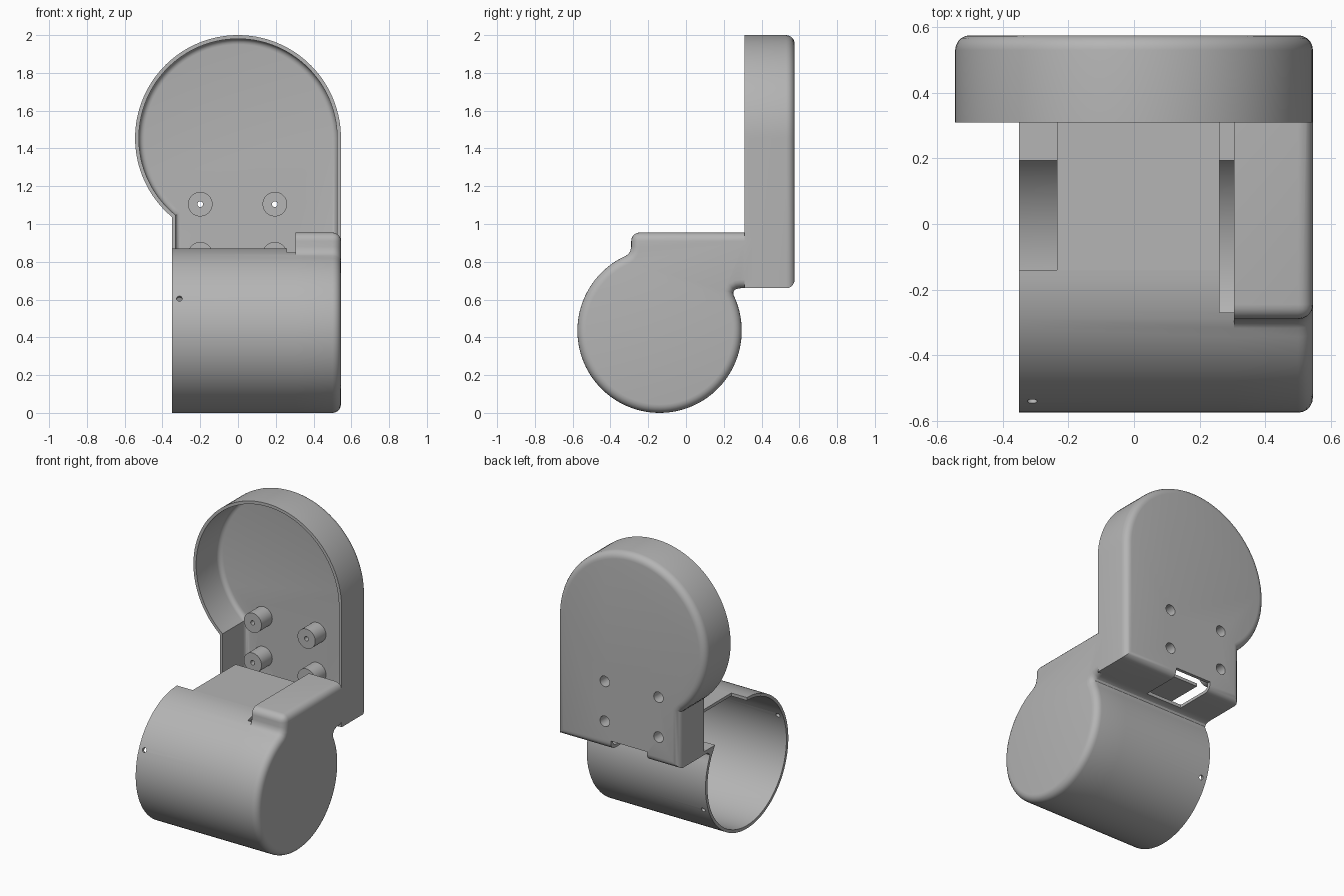
import bpy, bmesh
from math import radians, cos, sin
from mathutils import Vector, Matrix

cube = bpy.data.objects.get("Cube")
if cube:
    bpy.data.objects.remove(cube, do_unlink=True)

gray = bpy.data.materials.new("plain gray")
gray.use_nodes = True
color = (0.46, 0.46, 0.46, 1)
gray.diffuse_color = color
gray.node_tree.nodes["Principled BSDF"].inputs["Base Color"].default_value = color


def link(name, bm):
    bmesh.ops.recalc_face_normals(bm, faces=bm.faces)
    mesh = bpy.data.meshes.new(name)
    bm.to_mesh(mesh)
    bm.free()
    mesh.materials.append(gray)
    obj = bpy.data.objects.new(name, mesh)
    bpy.context.collection.objects.link(obj)
    return obj


def prism(name, pts, axis, a, b, bevel=0, corners=False):
    """Extrude a profile along x or y; optionally round the far end."""
    bm = bmesh.new()
    place = (lambda u, v, t: (t, u, v)) if axis == "x" else (lambda u, v, t: (u, t, v))
    near = [bm.verts.new(place(u, v, a)) for u, v in pts]
    far = [bm.verts.new(place(u, v, b)) for u, v in pts]
    bm.faces.new(near)
    cap = bm.faces.new(far)
    n = len(pts)
    sides = []
    for i in range(n):
        j = (i + 1) % n
        bm.faces.new((near[i], near[j], far[j], far[i]))
        sides.append(bm.edges.get((near[i], far[i])))
    bmesh.ops.recalc_face_normals(bm, faces=bm.faces)
    if bevel:
        edges = list(cap.edges)
        if corners:
            edges += [e for e in sides if e.calc_face_angle_signed() > 1]
        bmesh.ops.bevel(bm, geom=edges, offset=bevel, offset_type="OFFSET",
                        segments=5, profile=0.5, affect="EDGES")
    return link(name, bm)


def block(name, x0, x1, y0, y1, z0, z1):
    return prism(name, [(x0, z0), (x1, z0), (x1, z1), (x0, z1)], "y", y0, y1)


def rod(name, radius, start, end, sides=32):
    start, end = Vector(start), Vector(end)
    turn = (end - start).to_track_quat("Z", "Y").to_matrix().to_4x4()
    bm = bmesh.new()
    bmesh.ops.create_cone(bm, cap_ends=True, segments=sides, radius1=radius,
                          radius2=radius, depth=(end - start).length,
                          matrix=Matrix.Translation((start + end) / 2) @ turn)
    return link(name, bm)


def combine(target, tool, op):
    mod = target.modifiers.new(op, "BOOLEAN")
    mod.operation, mod.solver, mod.object = op, "EXACT", tool
    bpy.context.view_layer.objects.active = target
    bpy.ops.object.modifier_apply(modifier=mod.name)
    bpy.data.objects.remove(tool, do_unlink=True)


def arc(cu, cv, r, a0, a1, steps):
    angles = [radians(a0 + (a1 - a0) * i / steps) for i in range(steps + 1)]
    return [(cu + r * cos(t), cv + r * sin(t)) for t in angles]


CY, CZ, R, WALL, SIDE = -0.14, 0.435, 0.435, 0.02, 0.545
HEAD_Z = 1.455

# Barrel with its neck towards the tray
neck = [(0.25, 0.638), (0.257, 0.65), (0.27, 0.657), (0.29, 0.66), (0.4, 0.66)]
barrel_arc = arc(CY, CZ, R, 90, 386, 74)
body = prism("housing", barrel_arc + neck + [(0.4, 0.87)], "x", -0.35, 0.305)
combine(body, block("opening_cutter", -0.4, 0.35, CY, 0.5, 0.682, 1), "DIFFERENCE")
combine(body, block("slot_cutter", 0.26, 0.35, -0.27, 0, 0.6, 1), "DIFFERENCE")

# Closed end with the raised cable box
box_profile = ([(0.4, 0.955), (-0.29, 0.955), (-0.29, 0.88), (-0.295, 0.857), (-0.305, 0.842)]
               + barrel_arc[6:] + neck)
combine(body, prism("cable_box", box_profile, "x", 0.305, SIDE, 0.045, True), "UNION")


# Round-topped tray, open to the front
def tray_outline(inset):
    end = 230 if inset == 0 else 231
    return (arc(0, HEAD_Z, SIDE - inset, 0, end, 72)
            + [(-0.35 + inset, 0.66 + inset), (SIDE - inset, 0.66 + inset)])


combine(body, prism("tray", tray_outline(0), "y", 0.31, 0.575, 0.045), "UNION")
combine(body, prism("tray_cutter", tray_outline(WALL), "y", 0.309, 0.553, 0.03), "DIFFERENCE")

# Hollow the barrel and the cable box
combine(body, prism("barrel_cutter", arc(CY, CZ, R - WALL, 0, 355, 71), "x",
                    -0.4, SIDE - WALL, 0.03), "DIFFERENCE")
hollow = [(-0.27, 0.935), (0.38, 0.935), (0.38, 0.682), (0.1, 0.682), (0.1, 0.5), (-0.27, 0.5)]
combine(body, prism("box_cutter", hollow, "x", 0.325, SIDE - WALL, 0.03, True), "DIFFERENCE")

# Cable notch in the tray floor
combine(body, block("notch_cutter", -0.115, 0.15, 0.3, 0.6, 0.6, 0.72), "DIFFERENCE")

# Screw posts with through holes and recesses at the back
for x in (-0.2, 0.195):
    for z in (0.84, 1.105):
        combine(body, rod("post", 0.065, (x, 0.44, z), (x, 0.565, z)), "UNION")
        combine(body, rod("hole", 0.015, (x, 0.4, z), (x, 0.6, z), 16), "DIFFERENCE")
        combine(body, rod("recess", 0.035, (x, 0.48, z), (x, 0.6, z), 24), "DIFFERENCE")

# Set screw holes on opposite sides of the rim
combine(body, rod("rim_hole", 0.015, (-0.31, CY - 0.46, CZ + 0.195),
                  (-0.31, CY + 0.46, CZ - 0.195), 16), "DIFFERENCE")

# Flat deck tangent to the barrel
deck = block("deck", -0.235, 0.26, CY, 0.31, 0.85, 0.87)

for obj in (body, deck):
    bpy.ops.object.select_all(action="DESELECT")
    obj.select_set(True)
    bpy.context.view_layer.objects.active = obj
    bpy.ops.object.shade_smooth_by_angle(angle=radians(30))
